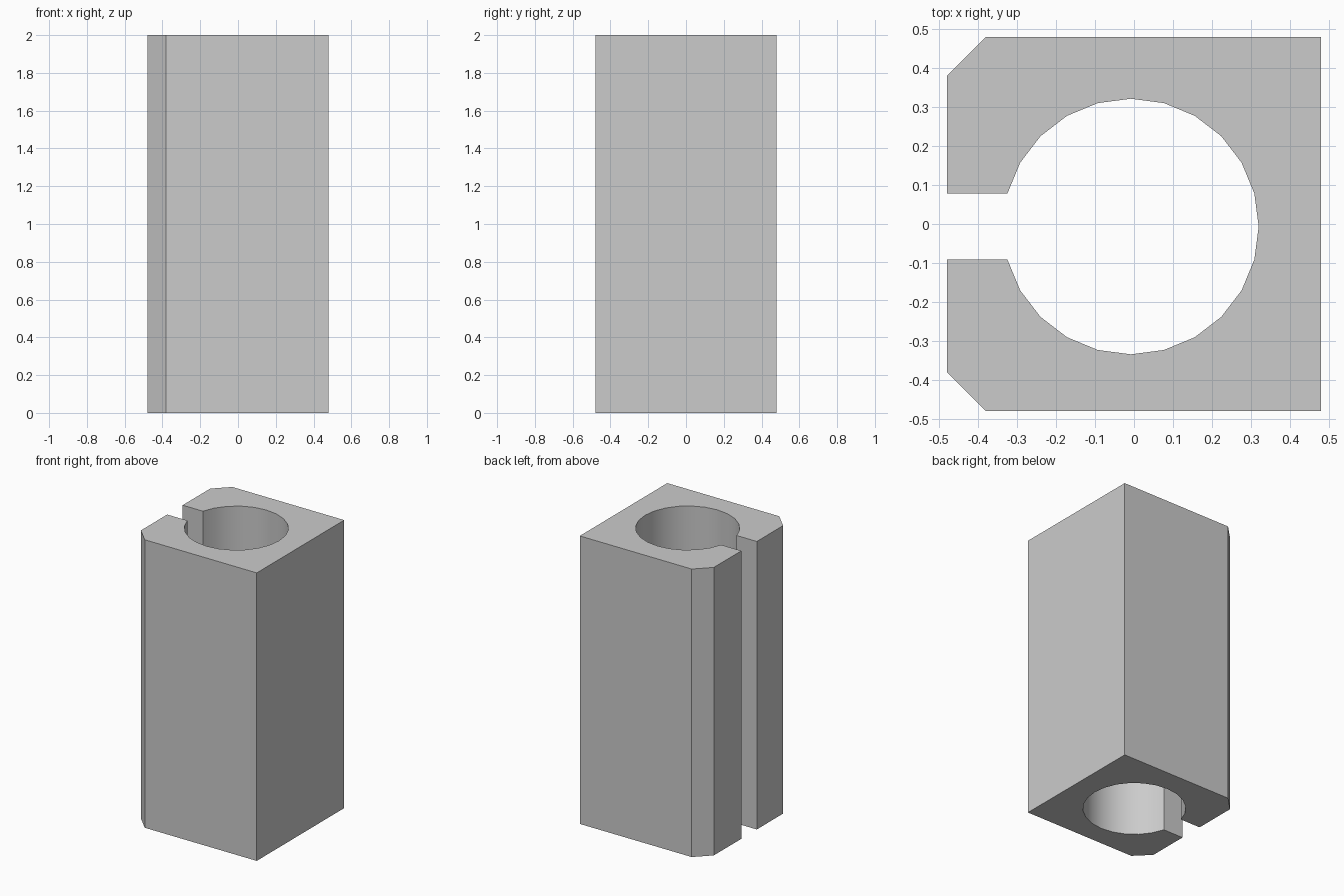
import bpy, bmesh
from math import radians, cos, sin

cube = bpy.data.objects.get("Cube")
if cube:
    bpy.data.objects.remove(cube, do_unlink=True)

HALF, HEIGHT, CHAMFER = 0.48, 2.0, 0.1
BORE_X, BORE_Y, BORE_R, BORE_SIDES = -0.008, -0.0065, 0.328, 24

# Light grey material
grey = bpy.data.materials.new("light_grey")
grey.use_nodes = True
colour = (0.6, 0.6, 0.6, 1)
grey.diffuse_color = colour
grey.node_tree.nodes["Principled BSDF"].inputs["Base Color"].default_value = colour

# Bore arc, clockwise from the upper to the lower lip of the slot
step = 360 / BORE_SIDES
arc = []
for i in range(1, BORE_SIDES):
    a = radians(180 - i * step)
    arc.append((BORE_X + BORE_R * cos(a), BORE_Y + BORE_R * sin(a)))

# Outer outline, counter-clockwise from the lower to the upper lip
inner = HALF - CHAMFER
outer = [(-HALF, arc[-1][1]), (-HALF, -inner), (-inner, -HALF), (HALF, -HALF),
         (HALF, HALF), (-inner, HALF), (-HALF, inner), (-HALF, arc[0][1])]

# Extrude the slotted profile to full height
bm = bmesh.new()
base = bm.faces.new([bm.verts.new((x, y, 0)) for x, y in outer + arc])
result = bmesh.ops.extrude_face_region(bm, geom=[base], use_keep_orig=True)
top = [v for v in result["geom"] if isinstance(v, bmesh.types.BMVert)]
bmesh.ops.translate(bm, verts=top, vec=(0, 0, HEIGHT))
bmesh.ops.recalc_face_normals(bm, faces=bm.faces)

mesh = bpy.data.meshes.new("slotted_block")
bm.to_mesh(mesh)
bm.free()
mesh.materials.append(grey)
block = bpy.data.objects.new("slotted_block", mesh)
bpy.context.collection.objects.link(block)

# Smooth bore, sharp block edges
bpy.ops.object.select_all(action="DESELECT")
block.select_set(True)
bpy.context.view_layer.objects.active = block
bpy.ops.object.shade_smooth_by_angle(angle=radians(30))
